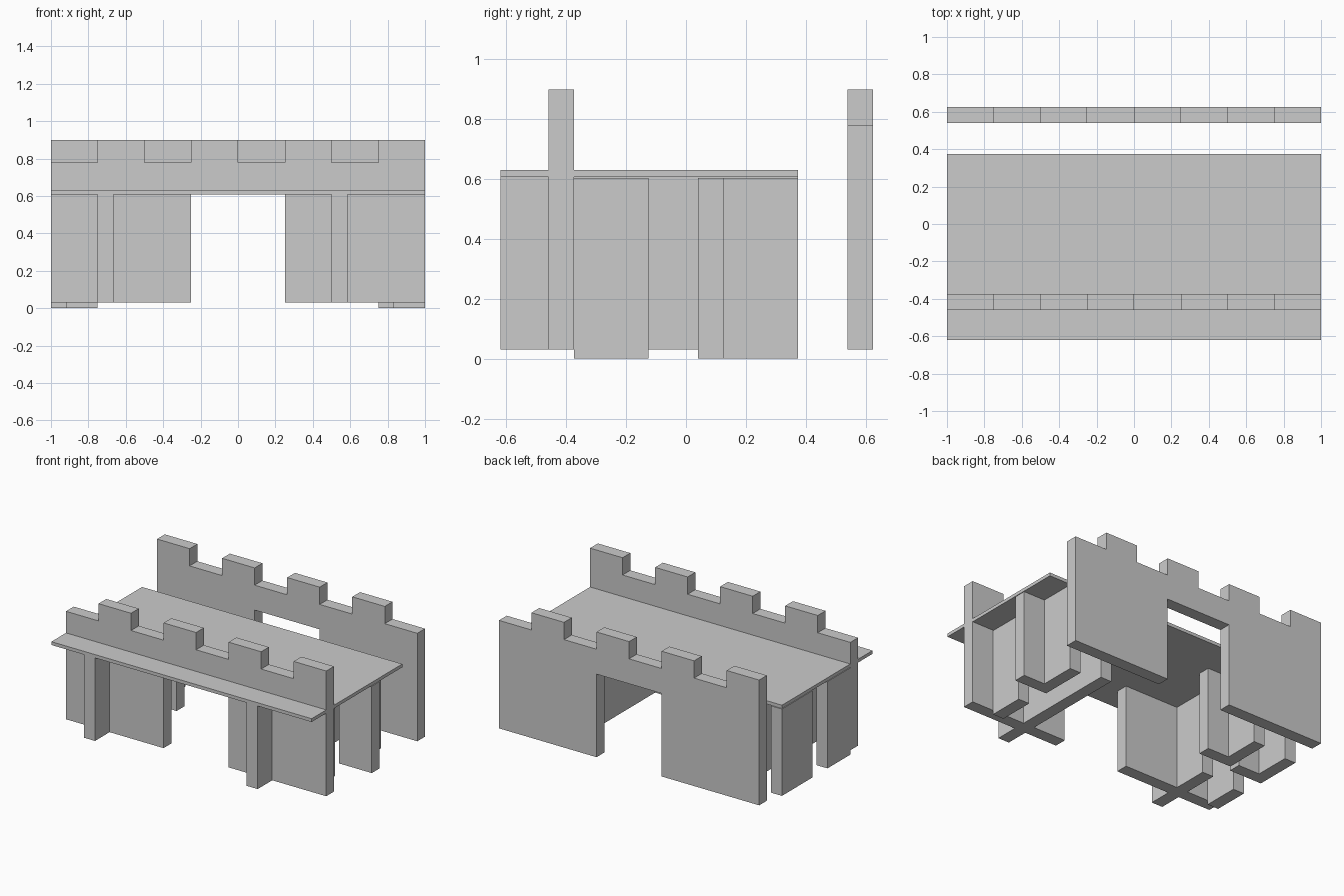
import bpy, bmesh

if "Cube" in bpy.data.objects:
    bpy.data.objects.remove(bpy.data.objects["Cube"])

T = 0.085                # wall thickness
LOW, DECK0, DECK1 = 0.03, 0.607, 0.63
MID, TOP = 0.78, 0.90    # parapet notch and merlon heights


def extrude(name, profile, axis, start, end):
    """Solid prism from a closed 2D profile, swept along 'y' or 'z'."""
    place = (lambda a, b: (a, start, b)) if axis == 'y' else (lambda a, b: (a, b, start))
    step = (0, end - start, 0) if axis == 'y' else (0, 0, end - start)
    bm = bmesh.new()
    face = bm.faces.new([bm.verts.new(place(a, b)) for a, b in profile])
    ret = bmesh.ops.extrude_face_region(bm, geom=[face])
    moved = [g for g in ret['geom'] if isinstance(g, bmesh.types.BMVert)]
    bmesh.ops.translate(bm, verts=moved, vec=step)
    bmesh.ops.recalc_face_normals(bm, faces=bm.faces[:])
    mesh = bpy.data.meshes.new(name)
    bm.to_mesh(mesh)
    bm.free()
    ob = bpy.data.objects.new(name, mesh)
    bpy.context.collection.objects.link(ob)
    return ob


def box(name, x0, x1, y0, y1, z0, z1):
    return extrude(name, [(x0, y0), (x1, y0), (x1, y1), (x0, y1)], 'z', z0, z1)


def battlement(name, y0, first_high):
    """Long wall with a gate opening and alternating merlons."""
    pts = [(1, LOW), (0.25, LOW), (0.25, DECK0), (-0.25, DECK0), (-0.25, LOW), (-1, LOW)]
    for i in range(8):
        z = TOP if (i % 2 == 0) == first_high else MID
        pts += [(-1 + i * 0.25, z), (-0.75 + i * 0.25, z)]
    return extrude(name, pts, 'y', y0, y0 + T)


def l_profile(x):
    """Plan of a wall end with a short return into the room."""
    return [(x, 0.04), (x + 0.25, 0.04), (x + 0.25, 0.125),
            (x + T, 0.125), (x + T, 0.375), (x, 0.375)]


# Crenellated long walls
battlement("front_battlement", -0.46, False)
battlement("back_battlement", 0.54, True)

# Walkway
box("walkway_deck", -1, 1, -0.62, 0.375, DECK0, DECK1)

# Side walls: a plain part in front, an L-shaped part behind the doorway
for side, x in (("left", -1), ("right", 0.75)):
    box(side + "_wall_front", x, x + T, -0.375, -0.125, 0, 0.603)
    extrude(side + "_wall_back", l_profile(x), 'z', 0, 0.603)

# Inner cross walls: left has a doorway, right is solid
box("left_inner_wall_front", -0.75, -0.75 + T, -0.62, -0.125, LOW, DECK0)
extrude("left_inner_wall_back", l_profile(-0.75), 'z', LOW, DECK0)
box("right_inner_wall", 0.5, 0.5 + T, -0.62, 0.375, LOW, DECK0)
